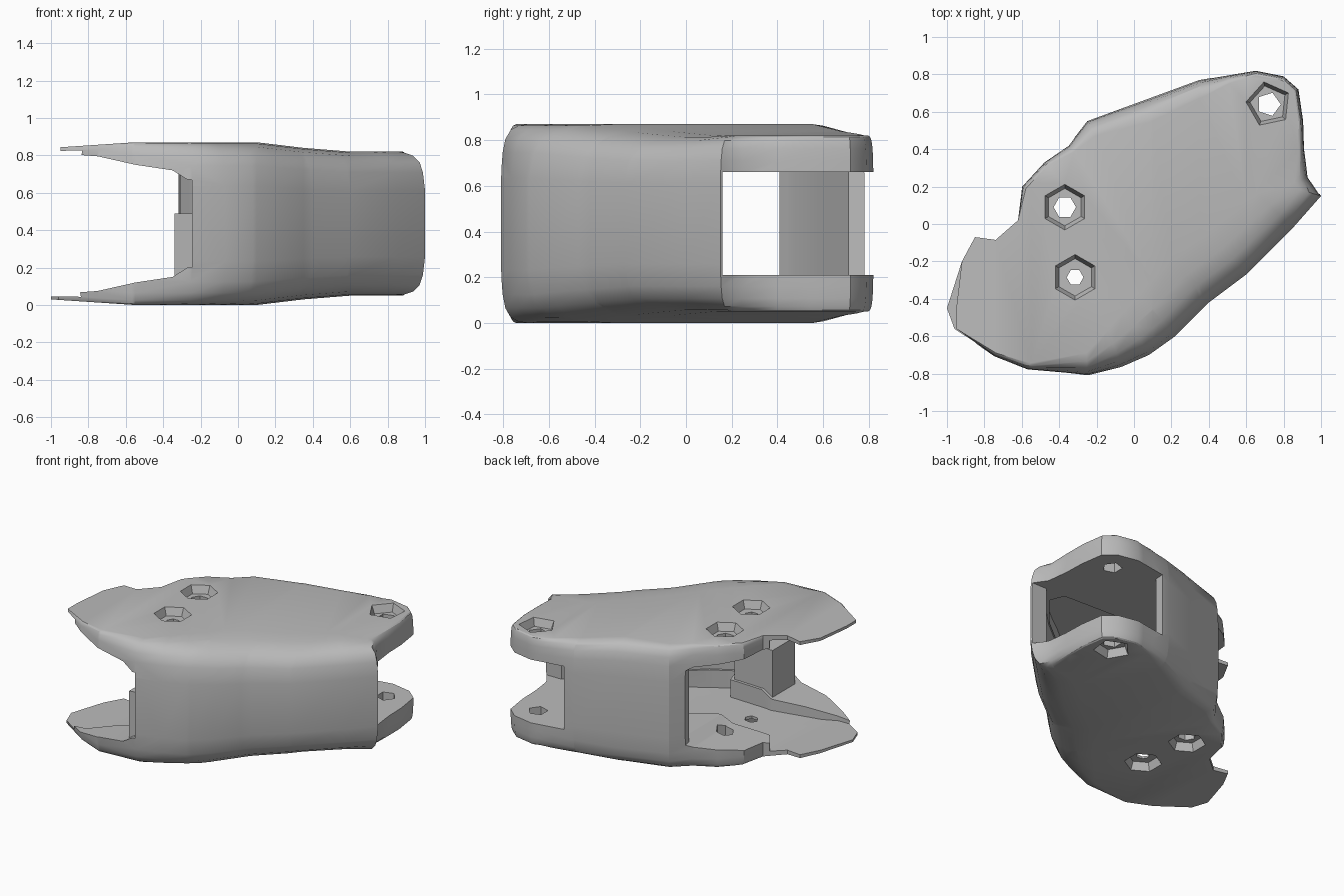
import bpy, bmesh, math
from mathutils import Vector

if "Cube" in bpy.data.objects:
    bpy.data.objects.remove(bpy.data.objects["Cube"])

grey = bpy.data.materials.new("plain grey")
grey.use_nodes = True
grey.diffuse_color = (0.5, 0.5, 0.5, 1)
grey.node_tree.nodes["Principled BSDF"].inputs["Base Color"].default_value = (0.5, 0.5, 0.5, 1)

HEIGHT = 0.87
MID = HEIGHT / 2


def finish(bm, name):
    bmesh.ops.recalc_face_normals(bm, faces=bm.faces)
    mesh = bpy.data.meshes.new(name)
    bm.to_mesh(mesh)
    bm.free()
    obj = bpy.data.objects.new(name, mesh)
    bpy.context.collection.objects.link(obj)
    mesh.materials.append(grey)
    return obj


def loft(rings):
    """Skin closed rings of equal length and cap both ends."""
    bm = bmesh.new()
    loops = [[bm.verts.new(p) for p in ring] for ring in rings]
    for low, high in zip(loops, loops[1:]):
        for i in range(len(low)):
            j = (i + 1) % len(low)
            bm.faces.new((low[i], low[j], high[j], high[i]))
    bm.faces.new(loops[0][::-1])
    bm.faces.new(loops[-1])
    return bm


def combine(target, tool, operation):
    """Apply a boolean and drop the helper."""
    tool.hide_render = True
    bpy.context.view_layer.objects.active = target
    mod = target.modifiers.new("cut", 'BOOLEAN')
    mod.operation, mod.solver, mod.object = operation, 'EXACT', tool
    bpy.ops.object.modifier_apply(modifier=mod.name)
    bpy.data.objects.remove(tool)


# Plan outline: x, y, and how strongly the edge is rounded
outline = [
    (-1, -.45, 0), (-.96, -.56, 0), (-.75, -.71, .08), (-.57, -.78, .12),
    (-.25, -.81, .4), (-.07, -.765, .7), (.08, -.7, .9), (.22, -.6, 1),
    (.4, -.42, 1), (.6, -.27, 1), (.85, -.02, .9), (1, .15, .6),
    (.93, .25, .25), (.91, .4, .1), (.905, .55, .08), (.88, .72, .08),
    (.8, .79, .08), (.65, .82, .08), (.5, .795, .15), (.35, .77, .3),
    (.05, .66, .4), (-.25, .55, .3), (-.35, .42, .15), (-.48, .33, .08),
    (-.6, .2, .08), (-.62, .02, 0), (-.74, -.085, 0), (-.85, -.07, 0),
    (-.92, -.2, 0)]
# Half-height at stations along x
stations = [(-1, .405), (-.55, .435), (.1, .435), (.35, .405), (.6, .385), (1, .385)]
# Inset of the edge at growing distance from the middle height
section = [(.2, 0), (.31, .02), (.37, .05), (.41, .11), (.428, .19), (.435, .3)]


def half_height(x):
    for (x0, h0), (x1, h1) in zip(stations, stations[1:]):
        if x <= x1:
            return h0 + (h1 - h0) * max(0, x - x0) / (x1 - x0)
    return stations[-1][1]


def ring(z, inset):
    """Inset outline; the upper plate's tip is a little shorter."""
    points = []
    for i, (x, y, w) in enumerate(outline):
        a, b = outline[i - 1], outline[(i + 1) % len(outline)]
        along = Vector((b[0] - a[0], b[1] - a[1])).normalized()
        tip = -.95 if z > MID else -1
        points.append((max(x, tip) - along.y * inset * w, y + along.x * inset * w, z))
    return points


# Outer body, split at the stations so its height can vary along x
levels = [(MID - d, i) for d, i in reversed(section)] + [(MID + d, i) for d, i in section]
bm = loft([ring(z, i) for z, i in levels])
for x, _ in stations[1:-1]:
    bmesh.ops.bisect_plane(bm, geom=bm.verts[:] + bm.edges[:] + bm.faces[:],
                           plane_co=(x, 0, 0), plane_no=(1, 0, 0))
for v in bm.verts:
    v.co.z = MID + (v.co.z - MID) * half_height(v.co.x) / MID
bmesh.ops.triangulate(bm, faces=[f for f in bm.faces if len(f.verts) > 4])
body = finish(bm, "hollow_body")


def hollow(plan, floor):
    """Cut the plan out between a floor line and its mirrored ceiling."""
    cutter = finish(loft([[(x, y, z) for x, y in plan] for z in (-.2, 1.1)]), "cavity_cutter")
    sides = floor + [(x, HEIGHT - z) for x, z in reversed(floor)]
    slab = finish(loft([[(x, y, z) for x, z in sides] for y in (-1.2, 1.2)]), "slab_cutter")
    combine(cutter, slab, 'INTERSECT')
    combine(body, cutter, 'DIFFERENCE')


# Main cavity, open on the left and at the right rear corner
hollow([(-1.3, -1), (-.26, -1), (-.24, -.73), (-.08, -.68), (.18, -.52),
        (.37, -.34), (.57, -.18), (.8, .05), (.87, .16), (1.3, .16), (1.3, 1),
        (.43, 1), (.41, .71), (.05, .58), (-.22, .47), (-.31, .41),
        (-.35, .7), (-1.3, .7)],
       [(-1.4, .05), (-.95, .06), (-.75, .075), (-.55, .12), (-.35, .15),
        (-.27, .2), (.2, .21), (1.4, .21)])

# Deeper recess that thins the plates, leaving a front ledge and rear pads
hollow([(-1.3, -.64), (-.75, -.64), (-.34, -.47), (-.02, -.47), (.02, -.6),
        (.18, -.5), (.37, -.33), (.57, -.17), (.76, .06), (.72, .16), (0, .19),
        (-.22, 0), (-.6, -.09), (-.66, 0), (-1.3, 0)],
       [(-1.4, .045), (-.95, .046), (-.65, .04), (-.45, .06), (-.3, .075),
        (.2, .085), (.5, .125), (1.4, .13)])


# Bolt holes: a sunk pocket in each plate, with a narrower bore through both
def prism(x, y, sections, count, turn):
    rings = []
    for z, r in sections:
        angles = [turn + math.tau * k / count for k in range(count)]
        rings.append([(x + r * math.cos(a), y + r * math.sin(a), z) for a in angles])
    return finish(loft(rings), "hole_cutter")


for x, y, count, bore in ((-.37, .09, 6, .06), (-.315, -.285, 6, .045), (.72, .64, 5, .065)):
    h = half_height(x)
    for side in (-1, 1):
        pocket = [(MID + side * (h + .1), .13), (MID + side * h, .122),
                  (MID + side * (h - .055), .1)]
        combine(body, prism(x, y, pocket, count, math.pi / 6), 'DIFFERENCE')
    combine(body, prism(x, y, [(-.2, bore), (1.1, bore)], count, 0), 'DIFFERENCE')

# Mounting block on the ledge inside the front wall
corners = [(-.34, -.74), (-.04, -.68), (-.04, -.49), (-.34, -.49)]
block = finish(loft([[(x, y, z) for x, y in corners] for z in (.12, .49)]), "mounting_block")
combine(block, prism(-.15, -.58, [(.3, .04), (.6, .04)], 6, 0), 'DIFFERENCE')

bpy.ops.object.select_all(action='DESELECT')
body.select_set(True)
bpy.context.view_layer.objects.active = body
bpy.ops.object.shade_smooth_by_angle(angle=math.radians(30))
